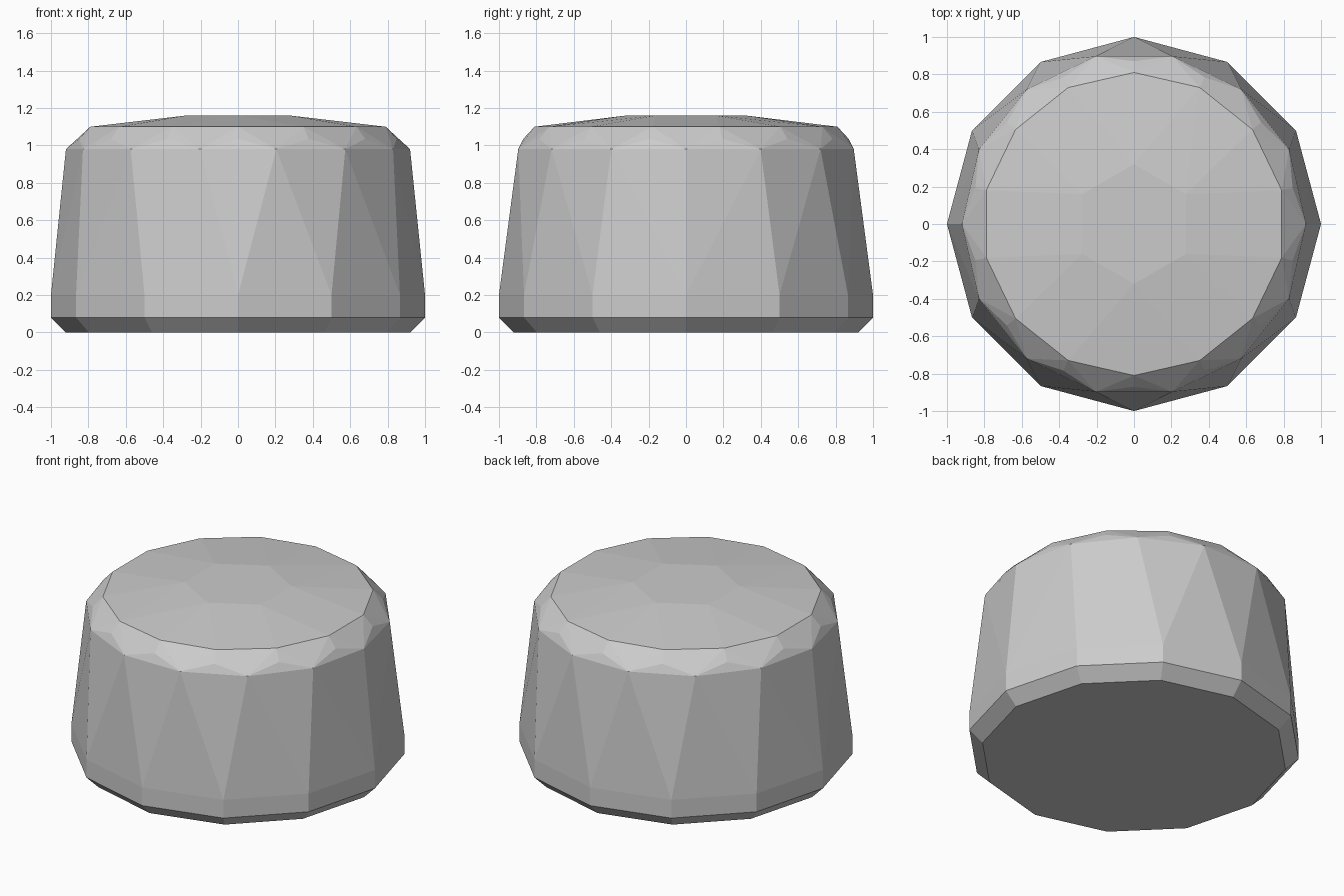
import bpy, bmesh
from math import cos, sin, radians, tau

if "Cube" in bpy.data.objects:
    bpy.data.objects.remove(bpy.data.objects["Cube"])

# Rings of the stone-like drum: sides, radius, height, start angle in degrees
RINGS = [
    (12, 0.92, 0.00, 0),    # underside
    (12, 1.00, 0.08, 0),    # top of bottom chamfer
    (12, 1.00, 0.20, 0),    # short upright band
    (14, 0.92, 0.98, 0),    # shoulder
    (14, 0.87, 1.035, 90),  # facets of the rounded edge
    (14, 0.81, 1.10, 90),   # rim of the top
    (6, 0.32, 1.16, 90),    # raised centre
]

bm = bmesh.new()
for sides, radius, z, start in RINGS:
    for i in range(sides):
        a = radians(start) + tau * i / sides
        bm.verts.new((radius * cos(a), radius * sin(a), z))

# Wrap the rings in one faceted skin and merge flat triangles
bmesh.ops.convex_hull(bm, input=bm.verts[:])
bmesh.ops.dissolve_limit(bm, angle_limit=radians(0.3), verts=bm.verts[:], edges=bm.edges[:])
bmesh.ops.recalc_face_normals(bm, faces=bm.faces[:])

mesh = bpy.data.meshes.new("faceted_drum")
bm.to_mesh(mesh)
bm.free()
drum = bpy.data.objects.new("faceted_drum", mesh)
bpy.context.collection.objects.link(drum)
